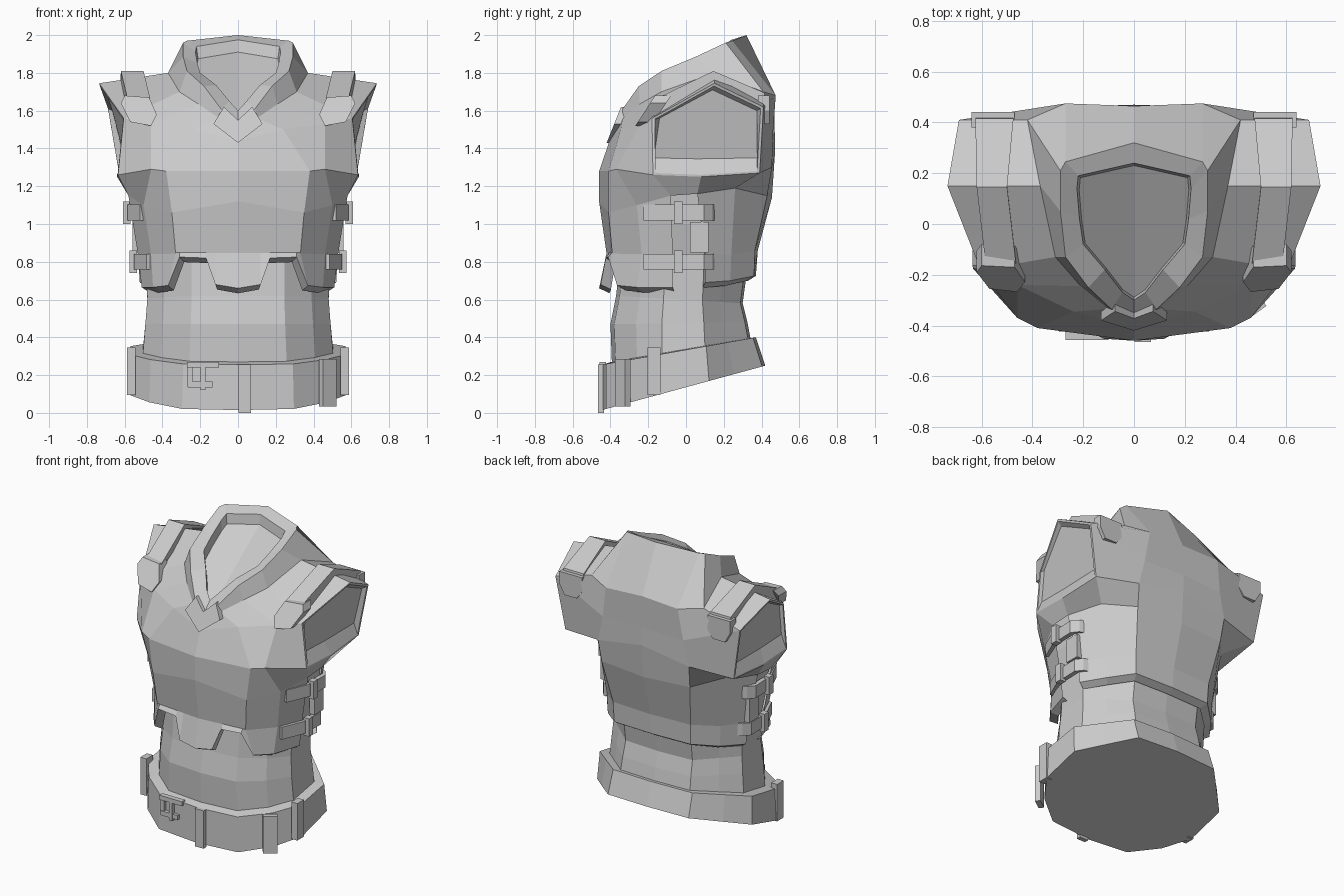
import bpy, bmesh, math
from mathutils import Vector, Matrix

if "Cube" in bpy.data.objects:
    bpy.data.objects.remove(bpy.data.objects["Cube"])

grey = bpy.data.materials.new("plain_grey")
grey.diffuse_color = (0.6, 0.6, 0.6, 1)
grey.use_nodes = True
grey.node_tree.nodes["Principled BSDF"].inputs["Base Color"].default_value = grey.diffuse_color


def add(name, verts, faces, mirror=True, closed=False):
    me = bpy.data.meshes.new(name)
    me.from_pydata([tuple(v) for v in verts], [], faces)
    if closed:
        bm = bmesh.new()
        bm.from_mesh(me)
        bmesh.ops.recalc_face_normals(bm, faces=bm.faces)
        bm.to_mesh(me)
        bm.free()
    me.materials.append(grey)
    ob = bpy.data.objects.new(name, me)
    bpy.context.collection.objects.link(ob)
    if mirror:
        ob.modifiers.new("mirror", 'MIRROR')
    return ob


def loft(name, rings, skip=(), top=False, bottom=False):
    """Half rings ordered front to back on the right side, mirrored in x."""
    n = len(rings[0])
    faces = []
    for r in range(len(rings) - 1):
        for i in range(n - 1):
            if (r, i) not in skip:
                a = r * n + i
                faces.append((a, a + 1, a + n + 1, a + n))
    if top:
        faces.append(tuple(range(len(rings) * n - n, len(rings) * n)))
    if bottom:
        faces.append(tuple(reversed(range(n))))
    return add(name, [p for r in rings for p in r], faces)


def plate(name, outline, y_of_z, depth, mirror=True):
    """Outline in x, z laid on a slope and thickened along y."""
    n = len(outline)
    v = [(x, y_of_z(z), z) for x, z in outline]
    v += [(x, y_of_z(z) + depth, z) for x, z in outline]
    f = [tuple(range(n)), tuple(range(n, 2 * n))]
    f += [(i, (i + 1) % n, (i + 1) % n + n, i + n) for i in range(n)]
    return add(name, v, f, mirror, True)


def ribbon(name, path, widths, n, mirror=True):
    """Flat strap along a path: half-width vectors and an outward offset."""
    v, f = [], []
    n = Vector(n)
    for p, w in zip(path, widths):
        p, w = Vector(p), Vector(w)
        v += [p - w - n, p + w - n, p + w + n, p - w + n]
    for s in range(len(path) - 1):
        for k in range(4):
            a, b = s * 4 + k, s * 4 + (k + 1) % 4
            f.append((a, b, b + 4, a + 4))
    e = len(v) - 4
    f += [(0, 1, 2, 3), (e, e + 1, e + 2, e + 3)]
    return add(name, v, f, mirror, True)


def box(name, c, size, rot=0, mirror=False):
    bm = bmesh.new()
    bmesh.ops.create_cube(bm, size=1, matrix=Matrix.Rotation(rot, 4, 'Z') @ Matrix.Diagonal((*size, 1)))
    v = [x.co + Vector(c) for x in bm.verts]
    f = [tuple(q.index for q in p.verts) for p in bm.faces]
    bm.free()
    return add(name, v, f, mirror, True)


# waist outline shared by undershirt and belt
BASE = [(0, -1), (.51, -.95), (.81, -.66), (1, -.32), (1, .29), (.78, .60), (.52, .96), (0, 1)]


def ring(sx, front, back, zf, zb):
    out = []
    for x, y in BASE:
        yy = y * (front if y < 0 else back)
        t = (yy + front) / (front + back)
        out.append((x * sx, yy, zf + (zb - zf) * t))
    return out


# undershirt
loft("undershirt", [ring(.51, .39, .36, .2, .3), ring(.49, .40, .325, .47, .48),
                    ring(.48, .37, .30, .62, .58), ring(.485, .35, .33, .8, .8),
                    ring(.53, .34, .36, 1.0, 1.0), ring(.55, .34, .36, 1.2, 1.2)], top=True)

# belt
loft("belt", [ring(.58, .445, .42, .015, .25), ring(.57, .445, .37, .255, .40),
              ring(.50, .395, .335, .27, .395)], bottom=True)

# chest and back armour with collar, ring by ring from the waist upward
L1 = [(0, -.42, .84), (.33, -.39, .84), (.46, -.235, .84), (.53, -.07, .84),
      (.53, .10, .84), (.425, .24, .84), (.29, .365, .86), (0, .38, .86)]
L2 = [(0, -.46, 1.12), (.35, -.41, 1.06), (.50, -.26, 1.10), (.58, -.08, 1.15),
      (.58, .06, 1.16), (.48, .26, 1.19), (.33, .43, 1.15), (0, .455, 1.14)]
L3 = [(0, -.46, 1.28), (.38, -.41, 1.28), (.46, -.37, 1.29), (.635, -.175, 1.26),
      (.64, .08, 1.25), (.63, .39, 1.27), (.34, .455, 1.30), (0, .47, 1.36)]
L4 = [(0, -.405, 1.44), (.24, -.345, 1.50), (.46, -.24, 1.53), (.605, -.18, 1.56),
      (.735, .15, 1.745), (.69, .41, 1.62), (.30, .46, 1.47), (0, .47, 1.48)]
L5 = [(0, -.375, 1.50), (.10, -.335, 1.56), (.21, -.245, 1.635), (.31, -.13, 1.70),
      (.37, .15, 1.80), (.42, .41, 1.70), (.27, .475, 1.68), (0, .465, 1.69)]
L6 = [(0, -.36, 1.54), (.09, -.335, 1.61), (.18, -.25, 1.73), (.27, -.13, 1.81),
      (.29, .05, 1.885), (.29, .21, 1.96), (.27, .245, 1.97), (0, .32, 2.0)]
L7 = [(0, -.30, 1.60), (.045, -.27, 1.65), (.115, -.18, 1.735), (.20, -.08, 1.80),
      (.215, .02, 1.85), (.225, .14, 1.91), (.22, .19, 1.94), (0, .24, 1.975)]
L8 = [(x * .96, y * .96, z - .065) for x, y, z in L7]
loft("body_armour", [L1, L2, L3, L4, L5, L6, L7, L8], skip={(0, 3), (2, 3), (2, 4)}, top=True)

# recessed arm sockets with a broad lower ledge
outer = [Vector(p) for p in (L3[3], L3[4], L3[5], L4[5], L4[4], L4[3])]
mid = sum(outer, Vector()) / 6
rim = [p.lerp(mid, .05) for p in outer]
inner = [(.595, -.17, 1.35), (.60, .06, 1.345), (.605, .375, 1.35),
         (.665, .375, 1.60), (.70, .14, 1.71), (.60, -.14, 1.56)]
sock_f = [(r + i, r + (i + 1) % 6, r + 6 + (i + 1) % 6, r + 6 + i) for r in (0, 6) for i in range(6)]
add("arm_socket", outer + rim + inner, sock_f + [tuple(range(12, 18))])


# armour skirts: stepped front edge, plain back edge, each with a sloping inner lip
def skirt(name, bottom, top):
    edge = [(x, y, z + .015) for x, y, z in bottom]
    lip = [(x * .92, y * .88, z - .012) for x, y, z in bottom]
    loft(name, [lip, edge, top])


front_top = [(x, -.42 + x / 11, .85) for x in (0, .12, .17, .31, .33)] + L1[2:4]
skirt("front_skirt", [(0, -.46, .645), (.12, -.452, .665), (.17, -.425, .805), (.31, -.412, .81),
                      (.37, -.365, .66), (.45, -.26, .65), (.51, -.07, .65)], front_top)
skirt("back_skirt", [(.52, .10, .675), (.42, .235, .685), (.285, .36, .71), (0, .37, .71)], L1[4:])

# collar point
plate("collar_point", [(-.075, 1.62), (-.13, 1.53), (0, 1.43), (.13, 1.53), (.075, 1.62), (0, 1.55)],
      lambda z: -.42 + (z - 1.43) * .4, .07, mirror=False)

# shoulder straps and their end caps
ribbon("shoulder_strap", [(.525, -.15, 1.625), (.56, .15, 1.77), (.55, .42, 1.655)],
       [(.06, 0, 0), (.06, 0, 0), (.075, 0, 0)], (0, -.005, .04))
plate("strap_front_cap", [(.43, 1.58), (.46, 1.52), (.57, 1.54), (.62, 1.64), (.60, 1.68), (.47, 1.67)],
      lambda z: -.268 + (z - 1.52) * .65, .085)
plate("strap_back_cap", [(.47, 1.68), (.47, 1.58), (.51, 1.53), (.60, 1.53), (.64, 1.60), (.64, 1.68)],
      lambda z: .38, .062)

# side straps with buckles, and the tab behind them
for z, o in ((.80, 0), (1.06, .035)):
    ribbon("side_strap", [(.47 + o, -.22, z), (.535 + o, -.07, z), (.54 + o, .10, z), (.505 + o, .145, z)],
           [(0, 0, .042)] * 4, (.015, -.005, 0))
    box("side_buckle", (.555 + o, -.04, z), (.04, .045, .12), mirror=True)
box("side_tab", (.54, .07, .93), (.035, .10, .16), mirror=True)

# belt loops, buckle and loose end
box("belt_centre_loop", (.035, -.45, .128), (.065, .03, .256))
box("belt_side_loop", (.565, -.17, .22), (.045, .07, .25), mirror=True)
box("belt_loose_end", (.475, -.335, .16), (.09, .035, .25), math.radians(36))
box("belt_buckle_top", (-.185, -.44, .255), (.17, .035, .03))
box("belt_buckle_side", (-.255, -.43, .20), (.03, .035, .12))
box("belt_buckle_base", (-.20, -.435, .15), (.13, .035, .03))
box("belt_buckle_tongue", (-.185, -.44, .18), (.025, .035, .12))
